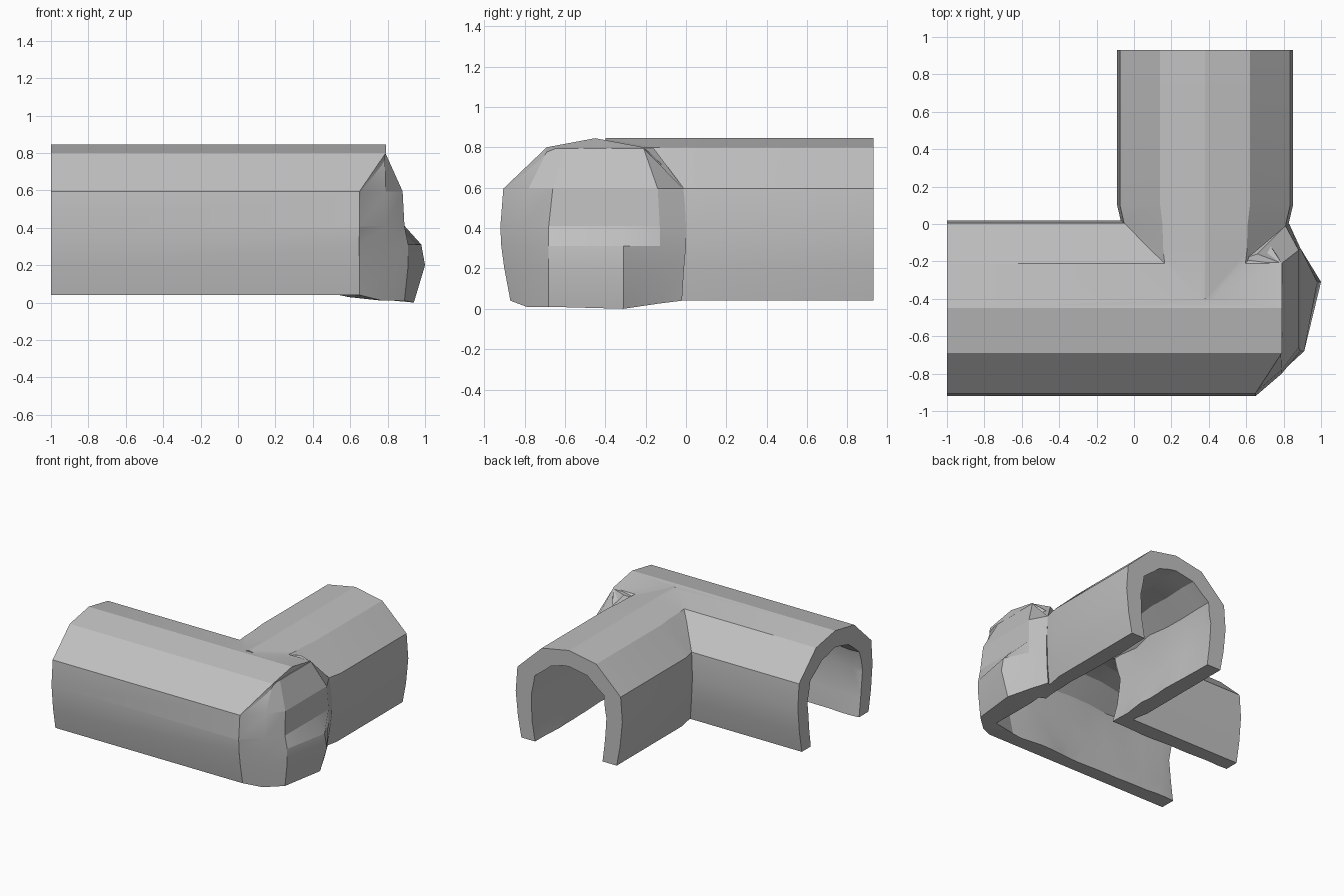
import bpy, bmesh, random
from math import radians

random.seed(4)
cube = bpy.data.objects.get("Cube")
if cube:
    bpy.data.objects.remove(cube, do_unlink=True)

grey = bpy.data.materials.new("light grey")
grey.use_nodes = True
grey.diffuse_color = (0.53, 0.53, 0.53, 1)
grey.node_tree.nodes["Principled BSDF"].inputs["Base Color"].default_value = grey.diffuse_color


def loft(name, rings):
    """Closed solid skinned through rings of equal point count."""
    bm = bmesh.new()
    rows = [[bm.verts.new(p) for p in ring] for ring in rings]
    n = len(rows[0])
    for a, b in zip(rows, rows[1:]):
        for i in range(n):
            j = (i + 1) % n
            bm.faces.new((a[i], a[j], b[j], b[i]))
    caps = [bm.faces.new(rows[0]), bm.faces.new(rows[-1])]
    bmesh.ops.triangulate(bm, faces=caps)
    bmesh.ops.recalc_face_normals(bm, faces=bm.faces)
    me = bpy.data.meshes.new(name)
    bm.to_mesh(me)
    bm.free()
    me.materials.append(grey)
    ob = bpy.data.objects.new(name, me)
    bpy.context.collection.objects.link(ob)
    return ob


def arch(half):
    """Mirror (offset, height) points, foot first and crown last."""
    return [(-s, z) for s, z in half] + [(s, z) for s, z in half[-2::-1]]


def combine(target, others, operation):
    bpy.context.view_layer.objects.active = target
    for other in others:
        mod = target.modifiers.new("join", 'BOOLEAN')
        mod.operation, mod.solver, mod.object = operation, 'EXACT', other
        bpy.ops.object.modifier_apply(modifier=mod.name)
        bpy.data.objects.remove(other, do_unlink=True)


CX, CY = 0.38, -0.45      # centre lines of the back arm and the long arm
outer = arch([(0.42, 0.04), (0.45, 0.2), (0.47, 0.4), (0.455, 0.595), (0.24, 0.8), (0, 0.845)])
inner = arch([(0.28, -0.1), (0.325, 0.2), (0.34, 0.4), (0.31, 0.56), (0.17, 0.68), (0, 0.71)])

# Long arm, with the upper part reaching further into the corner
tunnel = loft("tunnel_corner", [
    [(-1, CY + s, z) for s, z in outer],
    [(0.79 if z > 0.7 else 0.65, CY + s, z) for s, z in outer]])


# Back arm, pinched slightly where it meets the long arm
def back_ring(y, pinch, shift=0):
    return [(CX + s * pinch + (shift if z > 0.7 else 0), y, z) for s, z in outer]


back_arm = loft("back_arm", [back_ring(0.93, 1), back_ring(0.1, 1), back_ring(0, 0.95),
                             back_ring(-0.15, 0.93), back_ring(-0.4, 0.8)])

# Rounded outer corner with a low bulge
corner_rows = [
    (0.00, [(.65, -.87), (.77, -.79), (.89, -.68), (.94, -.31), (.86, -.14), (.80, -.02)]),
    (0.20, [(.65, -.90), (.79, -.79), (.91, -.68), (1.0, -.31), (.88, -.14), (.82, -.01)]),
    (0.31, [(.65, -.915), (.79, -.79), (.91, -.68), (.98, -.31), (.89, -.13), (.83, 0)]),
    (0.41, [(.65, -.92), (.79, -.80), (.89, -.68), (.89, -.31), (.89, -.13), (.83, 0)]),
    (0.595, [(.65, -.90), (.79, -.78), (.88, -.66), (.88, -.31), (.88, -.14), (.81, -.01)]),
    (0.795, [(.76, -.68), (.785, -.68), (.79, -.60), (.79, -.31), (.79, -.21), (.66, -.16)])]
foot_lift = [0.04, 0.01, 0.01, 0, 0.025, 0.04]
rings = []
for z, pts in corner_rows:
    ring = [(x, y, z if z else lift) for (x, y), lift in zip(pts, foot_lift)]
    zi = min(max(z, 0.05), 0.75)
    rings.append(ring + [(0.4, -0.25, zi), (0.4, -0.65, zi)])
corner = loft("outer_corner", rings)
combine(tunnel, [back_arm, corner], 'UNION')


# Slightly uneven hollow through both arms
def wobble():
    return random.uniform(-0.014, 0.014)


long_rings = []
for i in range(10):
    x = -1.1 + i * 0.18
    long_rings.append([(x, CY + s + wobble(), z + wobble()) for s, z in inner])
long_rings.append([(0.73, CY + s * 0.8, z * 0.95 if z > 0 else z) for s, z in inner])
back_rings = []
for i in range(9):
    y = 1.0 - i * 0.18
    back_rings.append([(CX + s * 0.98 + wobble(), y, z + wobble()) for s, z in inner])
combine(tunnel, [loft("long_hollow", long_rings), loft("back_hollow", back_rings)], 'DIFFERENCE')

# Tidy and shade
bm = bmesh.new()
bm.from_mesh(tunnel.data)
bmesh.ops.remove_doubles(bm, verts=bm.verts, dist=0.0005)
bm.to_mesh(tunnel.data)
bm.free()
for ob in bpy.context.selected_objects:
    ob.select_set(False)
tunnel.select_set(True)
bpy.context.view_layer.objects.active = tunnel
bpy.ops.object.shade_smooth_by_angle(angle=radians(20))
